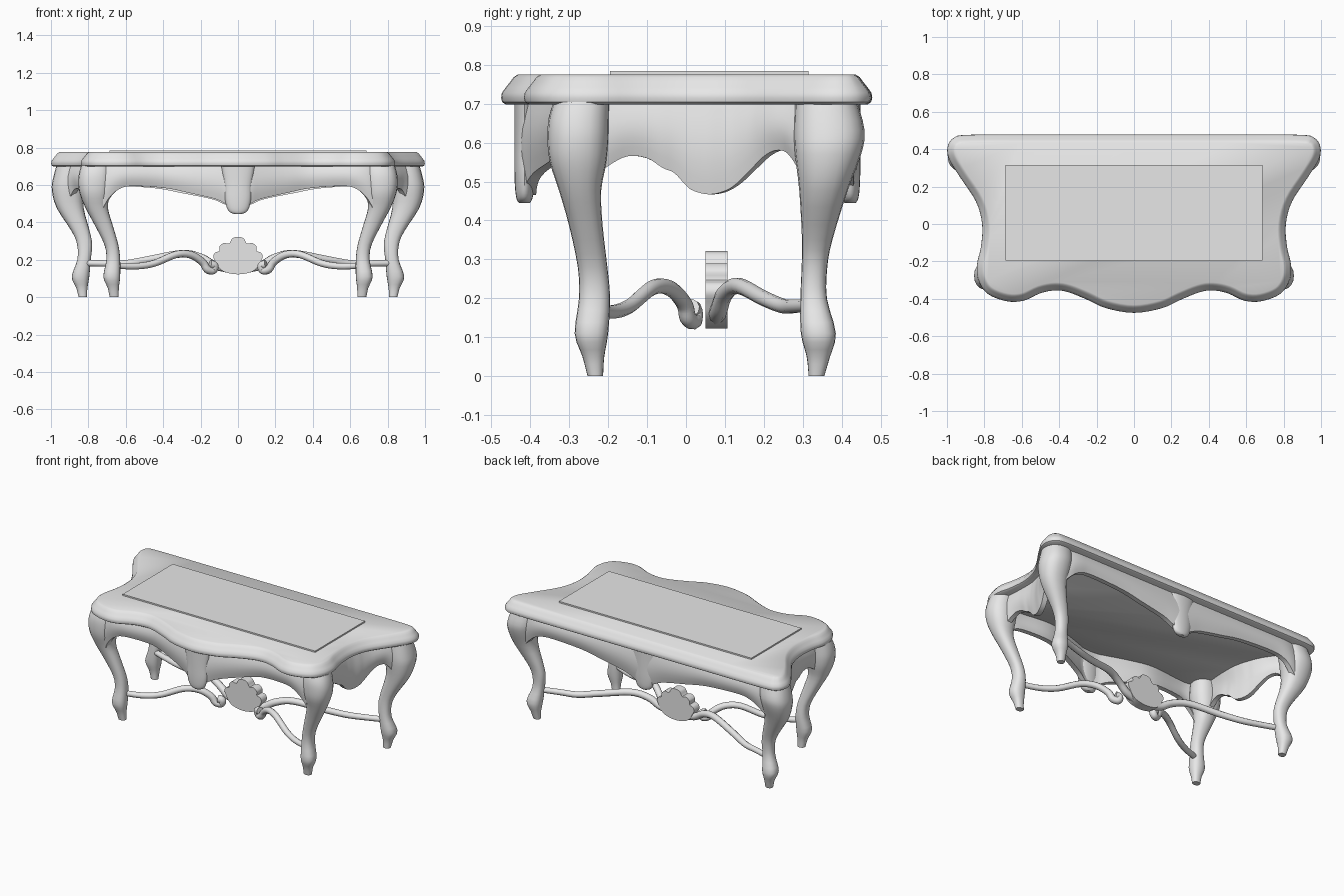
import bpy, bmesh, math
from mathutils import Vector

if "Cube" in bpy.data.objects:
    bpy.data.objects.remove(bpy.data.objects["Cube"])

grey = bpy.data.materials.new("plain grey")
grey.diffuse_color = (0.8, 0.8, 0.8, 1)
grey.use_nodes = True
grey.node_tree.nodes["Principled BSDF"].inputs["Base Color"].default_value = grey.diffuse_color


def smooth_path(pts, n=5, closed=False):
    """Catmull-Rom curve through the given points."""
    p = [Vector(q) for q in pts]
    m, out = len(p), []
    at = (lambda i: p[i % m]) if closed else (lambda i: p[max(0, min(m - 1, i))])
    for i in range(m if closed else m - 1):
        a, b, c, d = at(i - 1), at(i), at(i + 1), at(i + 2)
        for k in range(n):
            t = k / n
            out.append(0.5 * (2 * b + (c - a) * t + (2 * a - 5 * b + 4 * c - d) * t * t
                              + (3 * b - a - 3 * c + d) * t ** 3))
    return out if closed else out + [p[-1]]


def finish(ob, angle=40):
    ob.data.materials.clear()
    ob.data.materials.append(grey)
    bpy.ops.object.select_all(action='DESELECT')
    ob.select_set(True)
    bpy.context.view_layer.objects.active = ob
    bpy.ops.object.shade_smooth_by_angle(angle=math.radians(angle))
    return ob


def make(name, bm, angle=40):
    bmesh.ops.recalc_face_normals(bm, faces=bm.faces)
    me = bpy.data.meshes.new(name)
    bm.to_mesh(me)
    bm.free()
    ob = bpy.data.objects.new(name, me)
    bpy.context.collection.objects.link(ob)
    return finish(ob, angle)


def loft(name, rings, angle=40):
    """Closed skin through rings of 3D points, capped at both ends."""
    bm = bmesh.new()
    rows = [[bm.verts.new(p) for p in r] for r in rings]
    n = len(rows[0])
    for a, b in zip(rows, rows[1:]):
        for i in range(n):
            j = (i + 1) % n
            bm.faces.new((a[i], a[j], b[j], b[i]))
    bm.faces.new(rows[0])
    bm.faces.new(rows[-1])
    return make(name, bm, angle)


def column(name, sections, side=1, power=0.85, n=20):
    """Upright form from sections (z, x, y, x radius, y radius)."""
    def se(v):
        return math.copysign(abs(v) ** power, v)
    rings = []
    for z, x, y, rx, ry in smooth_path(sections, 3):
        rings.append([(side * (x + rx * se(math.cos(a))), y + ry * se(math.sin(a)), z)
                      for a in (2 * math.pi * k / n for k in range(n))])
    return loft(name, rings)


def apron(name, pts, bulge=0.015, thick=0.03, rows=6):
    """Curved skirt hanging from the top; pts are (x, y, bottom z)."""
    path = smooth_path(pts, 4)
    bm = bmesh.new()
    grid = []
    for i, p in enumerate(path):
        t = path[min(i + 1, len(path) - 1)] - path[max(i - 1, 0)]
        nrm = Vector((t.y, -t.x)).normalized()
        if nrm.dot(p.xy) < 0:
            nrm = -nrm
        col = []
        for k in range(rows + 1):
            f = k / rows
            q = p.xy + nrm * bulge * math.sin(math.pi * f)
            col.append((q, 0.705 + (p.z - 0.705) * f, nrm))
        grid.append(col)
    # outer skin down, inner skin back up, as one closed ring per station
    bm.free()
    rings = []
    for col in grid:
        outer = [(q.x, q.y, z) for q, z, _ in col]
        inner = [(q.x - m.x * thick, q.y - m.y * thick, z) for q, z, m in reversed(col)]
        rings.append(outer + inner)
    return loft(name, rings)


def rod(name, pts, side, radius=0.02):
    """Round bar along a curved path, thicker towards its scrolled end."""
    cu = bpy.data.curves.new(name, 'CURVE')
    cu.dimensions = '3D'
    cu.bevel_depth = radius
    cu.bevel_resolution = 3
    cu.use_fill_caps = True
    path = smooth_path(pts, 5)
    sp = cu.splines.new('POLY')
    sp.points.add(len(path) - 1)
    for i, (s, p) in enumerate(zip(sp.points, path)):
        s.co = (side * p.x, p.y, p.z, 1)
        s.radius = 0.85 + 0.35 * i / len(path)
    ob = bpy.data.objects.new(name, cu)
    bpy.context.collection.objects.link(ob)
    bpy.ops.object.select_all(action='DESELECT')
    ob.select_set(True)
    bpy.context.view_layer.objects.active = ob
    bpy.ops.object.convert(target='MESH')
    return finish(bpy.context.object, 50)


# Serpentine table top with a sloped, rounded edge
half = [(0, -.475), (.15, -.45), (.25, -.405), (.35, -.365), (.42, -.355), (.5, -.37),
        (.59, -.41), (.68, -.413), (.78, -.375), (.83, -.305), (.84, -.22), (.818, -.12),
        (.812, 0), (.845, .12), (.93, .25), (.988, .345), (.997, .41), (.965, .46), (.88, .477),
        (.5, .478)]
loop = half + [(0, .478)] + [(-x, y) for x, y in reversed(half[1:])]
edge = smooth_path(loop, 4, closed=True)
m = len(edge)
normals = []
for i in range(m):
    t = edge[(i + 1) % m] - edge[i - 1]
    normals.append(Vector((-t.y, t.x)).normalized())   # points inward
rings = []
for z, inset in ((.698, .012), (.704, .003), (.715, 0), (.728, .002), (.742, .012),
                 (.757, .024), (.768, .032), (.775, .043)):
    rings.append([(p.x + q.x * inset, p.y + q.y * inset, z) for p, q in zip(edge, normals)])
loft("table_top", rings, 35)

# Flat panel lying on the top
bm = bmesh.new()
bmesh.ops.create_cube(bm, size=1)
for v in bm.verts:
    v.co = (v.co.x * 1.375, .06 + v.co.y * .51, .78 + v.co.z * .009)
make("top_panel", bm)

# Cabriole legs: z, x, y, x radius, y radius
front_leg = [(0, .662, -.233, .024, .02), (.05, .667, -.238, .03, .028),
             (.11, .675, -.243, .045, .043), (.2, .667, -.235, .037, .04),
             (.28, .677, -.24, .037, .038), (.385, .718, -.257, .048, .043),
             (.476, .755, -.272, .06, .054), (.55, .765, -.277, .08, .073),
             (.61, .765, -.277, .09, .079), (.66, .762, -.275, .088, .078),
             (.705, .755, -.268, .083, .072)]
back_leg = [(0, .83, .335, .022, .02), (.05, .835, .34, .03, .03),
            (.11, .842, .34, .047, .045), (.2, .823, .328, .036, .034),
            (.28, .82, .33, .04, .033), (.35, .84, .337, .048, .039),
            (.476, .897, .353, .072, .062), (.57, .907, .365, .088, .085),
            (.63, .9, .368, .09, .091), (.705, .885, .36, .085, .08)]

# Front and back skirts share one lower outline
front_half = [(0, -.415, .465), (.06, -.41, .495), (.12, -.39, .524), (.257, -.345, .556),
              (.39, -.318, .583), (.567, -.335, .594), (.64, -.34, .575), (.69, -.335, .53),
              (.72, -.325, .48)]
back_half = [(0, .43, .465), (.07, .43, .495), (.14, .43, .524), (.3, .43, .556),
             (.45, .43, .583), (.68, .43, .594), (.77, .43, .575), (.82, .425, .54),
             (.86, .415, .5)]
for name, h in (("front_apron", front_half), ("back_apron", back_half)):
    apron(name, [(-x, y, z) for x, y, z in reversed(h[1:])] + h)

# Drop ornaments in the middle of the skirts
for name, y in (("front_drop", -.415), ("back_drop", .422)):
    column(name, [(.445, 0, y, .022, .014), (.455, 0, y, .045, .02), (.48, 0, y, .06, .024),
                  (.53, 0, y, .07, .026), (.6, 0, y, .072, .026), (.705, 0, y, .09, .026)], 1, 1)

# Scalloped side skirt
side_pts = [(.775, -.25, .5), (.772, -.2, .54), (.768, -.15, .565), (.765, -.1, .56),
            (.765, -.06, .535), (.765, -.03, .522), (.767, 0, .49), (.77, .02, .476),
            (.778, .06, .467), (.792, .1, .476), (.802, .13, .495), (.82, .17, .535),
            (.838, .2, .565), (.858, .23, .58), (.878, .26, .573), (.9, .29, .53)]

# Stretchers curl into scrolls beside the shell
front_bar = [(.67, -.235, .17), (.55, -.19, .165), (.45, -.145, .18), (.33, -.085, .228),
             (.25, -.04, .225), (.19, -.005, .187), (.165, .005, .15), (.135, .02, .143),
             (.127, .02, .168), (.15, .012, .175)]
back_bar = [(.82, .32, .182), (.7, .28, .18), (.6, .25, .18), (.48, .2, .2), (.3, .135, .232),
            (.2, .1, .212), (.13, .085, .172), (.06, .078, .155)]
for s, tag in ((1, "right"), (-1, "left")):
    column("front_leg_" + tag, front_leg, s)
    column("back_leg_" + tag, back_leg, s)
    apron("side_apron_" + tag, [(s * x, y, z) for x, y, z in side_pts])
    rod("front_stretcher_" + tag, front_bar, s)
    rod("back_stretcher_" + tag, back_bar, s)

# Scalloped shell at the crossing
sh = [(0, .322), (.03, .314), (.048, .286), (.075, .29), (.098, .272), (.1, .247),
      (.122, .238), (.132, .215), (.118, .185), (.1, .155), (.065, .132)]
outline = smooth_path(sh + [(0, .122)] + [(-x, z) for x, z in reversed(sh[1:])], 4, closed=True)
loft("shell", [[(p.x, y, p.y) for p in outline] for y in (.05, .107)], 30)
